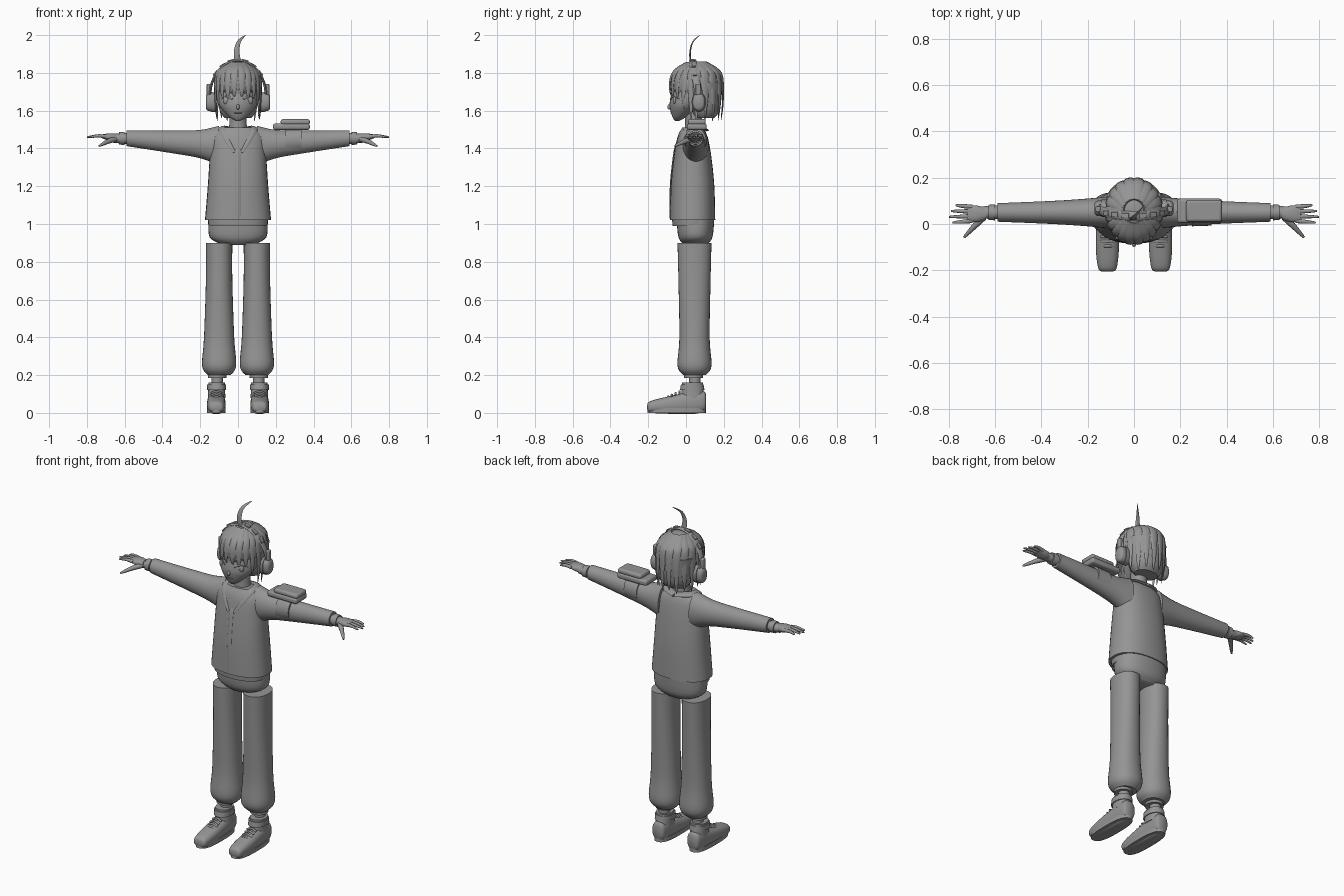
import bpy
import bmesh
import math
from mathutils import Vector, Matrix

default_cube = bpy.data.objects.get("Cube")
if default_cube:
    bpy.data.objects.remove(default_cube, do_unlink=True)

tone = (.3, .3, .3, 1)
grey = bpy.data.materials.new("plain grey")
grey.use_nodes = True
grey.diffuse_color = tone
grey.node_tree.nodes["Principled BSDF"].inputs["Base Color"].default_value = tone
parts = []


def finish(name, bm, mirror=False, bevel=None):
    bmesh.ops.recalc_face_normals(bm, faces=bm.faces)
    mesh = bpy.data.meshes.new(name)
    bm.to_mesh(mesh)
    bm.free()
    mesh.materials.append(grey)
    part = bpy.data.objects.new(name, mesh)
    bpy.context.scene.collection.objects.link(part)
    if bevel:
        modifier = part.modifiers.new("rounded edges", 'BEVEL')
        modifier.width = bevel
        modifier.segments = 3
    if mirror:
        part.modifiers.new("other side", 'MIRROR')
    parts.append(part)


def spline(rows, steps=5):
    """Smooth curve through all rows of numbers."""
    rows = [Vector(row) for row in rows]
    padded = [rows[0], *rows, rows[-1]]
    result = []
    for before, start, end, after in zip(padded, rows, rows[1:], padded[3:]):
        leave, arrive = (end - before) / 2, (after - start) / 2
        for step in range(steps):
            t = step / steps
            blend = t * t * (3 - 2 * t)
            result.append(start.lerp(end, blend) + leave * t * (1 - t) ** 2 - arrive * t * t * (1 - t))
    return result + [rows[-1]]


def skin(name, rings, mirror):
    bm = bmesh.new()
    loops = [[bm.verts.new(point) for point in ring] for ring in rings]
    for lower, upper in zip(loops, loops[1:]):
        for i in range(len(lower)):
            bm.faces.new((lower[i - 1], lower[i], upper[i], upper[i - 1]))
    bm.faces.new(loops[0])
    bm.faces.new(loops[-1])
    finish(name, bm, mirror)


def unit_circle(count):
    return [(math.cos(math.tau * i / count), math.sin(math.tau * i / count)) for i in range(count)]


def loft(name, axis, centre, rows, lean=0, power=2, mirror=False):
    """Rows hold position along the axis and two half sizes; lean shifts the second centre value."""
    main = 'XYZ'.index(axis)
    first, second = [k for k in range(3) if k != main]
    rings = []
    for position, wide, high in spline(rows):
        ring = []
        for c, s in unit_circle(32):
            point = Vector()
            point[main] = position
            point[first] = centre[0] + wide * math.copysign(abs(c) ** (2 / power), c)
            point[second] = (centre[1] + lean * (position - rows[0][0])
                             + high * math.copysign(abs(s) ** (2 / power), s))
            ring.append(point)
        rings.append(ring)
    skin(name, rings, mirror)


def rod(name, points, thick, tip=1.0, flat=1.0, core=(0, .05, 1.7), mirror=False):
    """Swept strand, flattened along the direction away from its core, narrowing to the tip."""
    path = spline(points)
    last = len(path) - 1
    rings = []
    for i, point in enumerate(path):
        tangent = (path[min(i + 1, last)] - path[max(i - 1, 0)]).normalized()
        across = tangent.cross(point - Vector(core)).normalized()
        outward = across.cross(tangent)
        radius = thick * (1 - (1 - tip) * (i / last) ** 2)
        rings.append([point + across * radius * c + outward * radius * flat * s for c, s in unit_circle(10)])
    skin(name, rings, mirror)


def ball(name, centre, size, mirror=False):
    bm = bmesh.new()
    bmesh.ops.create_uvsphere(bm, u_segments=32, v_segments=20, radius=1,
                              matrix=Matrix.Translation(centre) @ Matrix.Diagonal((*size, 1)))
    finish(name, bm, mirror)


def box(name, centre, size, bevel, tilt=0, mirror=False):
    bm = bmesh.new()
    placement = Matrix.Translation(centre) @ Matrix.Rotation(tilt, 4, 'Y')
    bmesh.ops.create_cube(bm, size=1, matrix=placement @ Matrix.Diagonal((*size, 1)))
    finish(name, bm, mirror, bevel)


# Trousers: bloused legs, seat and ankle cuffs
loft("trouser_leg", 'Z', (.1, .045), [(.2, .06, .06), (.25, .09, .09), (.4, .08, .08), (.7, .07, .085), (.9, .07, .09)],
     power=2.2, mirror=True)
loft("hips", 'Z', (0, .05), [(.89, .08, .06), (.93, .15, .09), (1.03, .155, .1)], power=2.3)
loft("trouser_cuff", 'Z', (.11, .04), [(.185, .05, .05), (.22, .05, .05)], mirror=True)
loft("ankle", 'Z', (.11, .047), [(.1, .03, .03), (.2, .03, .03)], mirror=True)

# Shoes: flat sole, low toe, high padded collar with strap and laces
loft("shoe_upper", 'Y', (.115, .03),
     [(-.206, .02, .01), (-.19, .04, .03), (-.1, .05, .045), (.03, .046, .06), (.09, .04, .055), (.105, .03, .04)],
     lean=.1, power=2.5, mirror=True)
loft("shoe_sole", 'Z', (.115, -.05), [(0, .05, .155), (.025, .05, .155)], power=2.7, mirror=True)
loft("shoe_collar", 'Z', (.113, .035), [(.08, .046, .06), (.16, .044, .055)], power=2.2, mirror=True)
loft("shoe_strap", 'Z', (.113, .033), [(.12, .05, .065), (.15, .05, .06)], power=2.2, mirror=True)
for row in range(4):
    y = -.035 - .02 * row
    z = .13 + y / 2.2
    rod("shoe_lace", [(.085, y, z - .012), (.114, y, z), (.143, y, z - .012)], thick=.006, core=(.114, 0, 0), mirror=True)

# Jacket and undershirt
loft("undershirt_hem", 'Z', (0, .036), [(.99, .157, .107), (1.03, .16, .11)], power=2.3)
loft("jacket_body", 'Z', (0, .035),
     [(1.02, .175, .12), (1.2, .16, .115), (1.35, .15, .1), (1.46, .14, .08), (1.51, .09, .055)], power=2.3)
loft("sleeve", 'X', (.05, 1.415),
     [(.1, .07, .105), (.2, .06, .075), (.35, .05, .06), (.59, .04, .042)], lean=.08, mirror=True)
rod("collar", [(0, .1, 1.5), (.08, .07, 1.51), (.085, 0, 1.5), (.06, -.04, 1.45), (.02, -.065, 1.38)],
    thick=.023, tip=.3, flat=.35, core=(0, .05, 1.3), mirror=True)
rod("zip_strip", [(0, -.083, 1.03), (0, -.082, 1.2), (0, -.067, 1.35), (0, -.055, 1.4)],
    thick=.013, flat=.3, core=(0, .05, 1.2))

# Wrists and hands
loft("wrist", 'X', (.05, 1.453), [(.58, .03, .03), (.66, .026, .023)], mirror=True)
loft("wrist_band", 'X', (.05, 1.453), [(.6, .034, .034), (.63, .033, .033)], mirror=True)
loft("palm", 'X', (.044, 1.456), [(.64, .025, .022), (.68, .036, .02), (.72, .034, .01)],
     lean=.1, power=2.3, mirror=True)
above_hand = (.7, .04, 2)
for finger, (name, reach) in enumerate((("index", .785), ("middle", .8), ("ring", .79), ("little", .77))):
    root = .014 + .02 * finger
    tip = .006 + .025 * finger
    rod(name + "_finger", [(.7, root, 1.463), (.74, (root + tip) / 2, 1.467), (reach, tip, 1.46)],
        thick=.01, tip=.4, core=above_hand, mirror=True)
rod("thumb", [(.65, .03, 1.45), (.69, -.01, 1.436), (.735, -.058, 1.413)],
    thick=.015, tip=.3, core=above_hand, mirror=True)

# Device strapped to the left sleeve
box("device_base", (.283, .057, 1.515), (.195, .105, .034), bevel=.012)
box("device_lid", (.303, .057, 1.54), (.155, .095, .03), bevel=.012)
loft("device_strap", 'X', (.05, 1.437), [(.25, .06, .067), (.335, .057, .063)], lean=.08)

# Neck, skull and jaw
loft("neck", 'Z', (0, .04), [(1.46, .055, .05), (1.54, .045, .045), (1.62, .045, .045)])
ball("skull", (0, .05, 1.71), (.11, .13, .13))
loft("jaw", 'Z', (0, -.048), [(1.545, .01, .01), (1.57, .05, .04), (1.63, .1, .09), (1.7, .11, .12)], lean=.6)


def face_line(name, height, bow, thick, reach=(.03, .06, .09)):
    """Tapered stroke lying on the curved front of the face."""
    inner, middle, outer = [(x, .02 - math.sqrt(.106 ** 2 - x * x), height) for x in reach]
    middle = Vector(middle) + Vector((0, 0, bow))
    rod(name, [inner, middle, outer], thick, tip=.3, flat=.6, mirror=True)


# Facial features
face_line("brow", height=1.695, bow=.01, thick=.004)
face_line("eyelash", height=1.662, bow=.014, thick=.005)
ball("eye", (.06, -.06, 1.655), (.02, .01, .022), mirror=True)
ball("nose", (0, -.087, 1.62), (.009, .012, .014))
ball("mouth", (0, -.076, 1.588), (.022, .006, .003))

# Hair: crown and nape masses, then tapering locks
crown = Vector((0, .055, 1.742))
crown_size = Vector((.122, .142, .118))
ball("hair_crown", crown, crown_size)
loft("hair_nape", 'Z', (0, .1), [(1.56, .07, .05), (1.61, .1, .08), (1.75, .12, .095)])


def hair_lock(degrees, end, thick):
    """Fall from the crown in a direction measured from the front, then hang to the end height."""
    turn = math.radians(degrees)
    heading = Vector((math.sin(turn), -math.cos(turn), 0))
    points = []
    for lift in (70, 40, 15):
        angle = math.radians(lift)
        points.append(crown + crown_size * (heading * math.cos(angle) + Vector((0, 0, math.sin(angle)))))
    for drop, spread in ((.5, 1), (1, .93)):
        point = crown + crown_size * heading * spread
        point.z += (end - crown.z) * drop
        points.append(point)
    rod("hair_lock", points, thick, tip=.05, flat=.3, core=crown)


for fringe, end in enumerate((1.67, 1.65, 1.655, 1.61, 1.55)):
    for side in (-1, 1):
        hair_lock(side * (10 + 17 * fringe), end, thick=.024)
for back in range(10):
    hair_lock(90 + 20 * back, 1.545 + .015 * (back % 2), thick=.03)
rod("hair_sprig", [(0, .025, 1.85), (-.007, .022, 1.91), (.005, .037, 1.965), (.04, .075, 2)],
    thick=.017, tip=.04, flat=.3, core=(0, .5, 1.9))


# Headphones: arched band with pads, cushions and cups
def band_point(degrees, out=0):
    c, s = math.cos(math.radians(degrees)), math.sin(math.radians(degrees))
    return ((.15 + out) * c, .07 - .035 * s, 1.67 + (.195 + out) * s)


rod("headphone_band", [band_point(angle) for angle in range(0, 181, 20)], thick=.02, flat=.35)
for angle in (40, 58, 76):
    box("band_pad", band_point(angle, out=.004), (.034, .022, .014), bevel=.003,
        tilt=math.radians(90 - angle), mirror=True)
loft("ear_cushion", 'X', (.068, 1.645), [(.105, .036, .05), (.14, .038, .053)], power=2.2, mirror=True)
loft("ear_cup", 'X', (.068, 1.645), [(.135, .034, .05), (.16, .032, .045), (.17, .022, .034)], power=2.2, mirror=True)
box("cup_hinge", (.155, .064, 1.712), (.022, .026, .06), bevel=.005, mirror=True)

# Smooth shading with kept edges
bpy.ops.object.select_all(action='DESELECT')
for part in parts:
    part.select_set(True)
bpy.context.view_layer.objects.active = parts[0]
bpy.ops.object.shade_smooth_by_angle(angle=math.radians(45))
